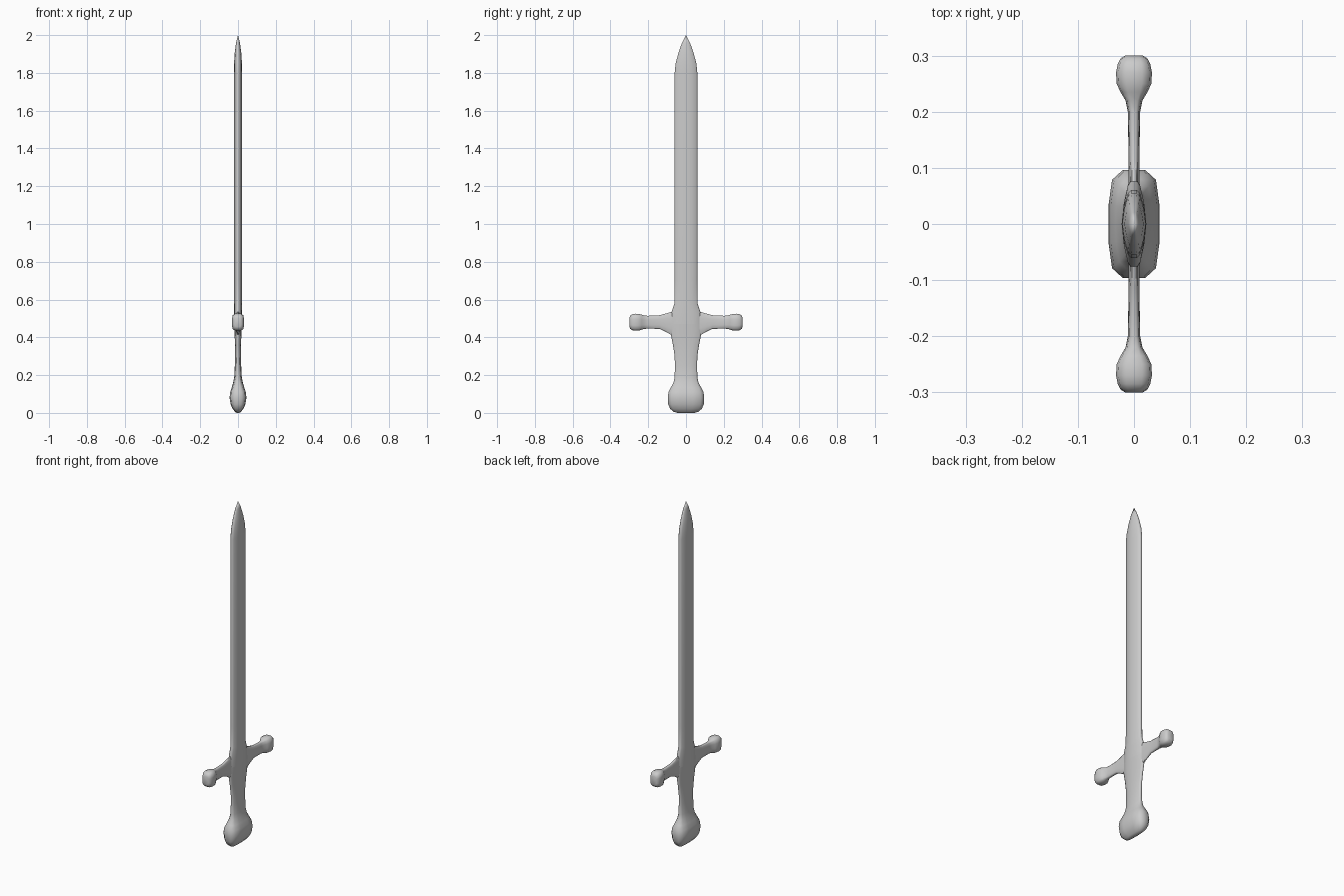
import bpy, bmesh, math

if "Cube" in bpy.data.objects:
    bpy.data.objects.remove(bpy.data.objects["Cube"])

# quarter sections: slim blade lens and rounded box
LENS = [(1, 0), (.82, .5), (.5, .9), (.25, 1)]
BOX = [(1, 0), (1, .38), (.87, .82), (.45, 1)]


def section(e):
    q = [(l[0] + (b[0] - l[0]) * e, l[1] + (b[1] - l[1]) * e) for l, b in zip(LENS, BOX)]
    half = q + [(-u, v) for u, v in reversed(q)]
    return half + [(-u, -v) for u, v in half[1:-1]]


def loft(name, rings, axis='Z', cap_start=False, cap_end=False):
    """rings: (position, half thickness, half width, centre offset, boxiness)"""
    bm = bmesh.new()
    loops = []
    for t, a, b, c, e in rings:
        loop = []
        for u, v in section(e):
            x, w = u * a, c + v * b
            loop.append(bm.verts.new((x, w, t) if axis == 'Z' else (x, t, w)))
        loops.append(loop)
    n = len(loops[0])
    for r, s in zip(loops, loops[1:]):
        for i in range(n):
            j = (i + 1) % n
            bm.faces.new((r[i], r[j], s[j], s[i]))
    if cap_start:
        bm.faces.new(loops[0][::-1])
    if cap_end:
        bm.faces.new(loops[-1])
    bmesh.ops.remove_doubles(bm, verts=bm.verts, dist=1e-5)
    bmesh.ops.recalc_face_normals(bm, faces=bm.faces)
    mesh = bpy.data.meshes.new(name)
    bm.to_mesh(mesh)
    bm.free()
    obj = bpy.data.objects.new(name, mesh)
    bpy.context.collection.objects.link(obj)
    bpy.ops.object.select_all(action='DESELECT')
    bpy.context.view_layer.objects.active = obj
    obj.select_set(True)
    bpy.ops.object.shade_smooth_by_angle(angle=math.radians(60))
    return obj


# blade, flaring slightly where it meets the guard
loft("blade", [
    (.47, .021, .079, 0, 0), (.535, .022, .076, 0, 0), (.58, .022, .061, 0, 0),
    (.7, .022, .06, 0, 0), (1.8, .022, .06, 0, 0), (1.85, .021, .055, 0, 0),
    (1.91, .017, .039, 0, 0), (1.96, .01, .021, 0, 0), (2.0, 0, 0, 0, 0)])

# grip and pommel in one flowing form
loft("grip_and_pommel", [
    (0, .007, .045, 0, 1), (.006, .016, .066, 0, 1), (.022, .029, .084, 0, 1),
    (.045, .039, .094, 0, 1), (.08, .045, .096, 0, 1), (.11, .041, .093, 0, 1),
    (.135, .033, .08, 0, .8), (.16, .026, .066, 0, .5), (.19, .02, .06, 0, .3),
    (.25, .017, .059, 0, .2), (.3, .016, .06, 0, .2), (.36, .016, .069, 0, .1),
    (.415, .018, .08, 0, 0), (.47, .021, .079, 0, 0)], cap_start=True)

# crossguard arm with rounded knob, mirrored to the other side
arm = loft("crossguard", [
    (.045, .010, .07, .475, .6), (.08, .010, .06, .474, .6), (.11, .010, .047, .478, .6),
    (.14, .010, .036, .481, .7), (.2, .011, .034, .48, .8), (.22, .015, .035, .48, .9),
    (.235, .024, .04, .48, 1), (.25, .031, .044, .48, 1), (.27, .032, .045, .48, 1),
    (.285, .029, .042, .48, 1), (.295, .024, .035, .48, 1), (.3, .016, .024, .48, 1)],
    axis='Y', cap_end=True)
mirror = arm.modifiers.new("mirror", 'MIRROR')
mirror.use_axis = (False, True, False)
